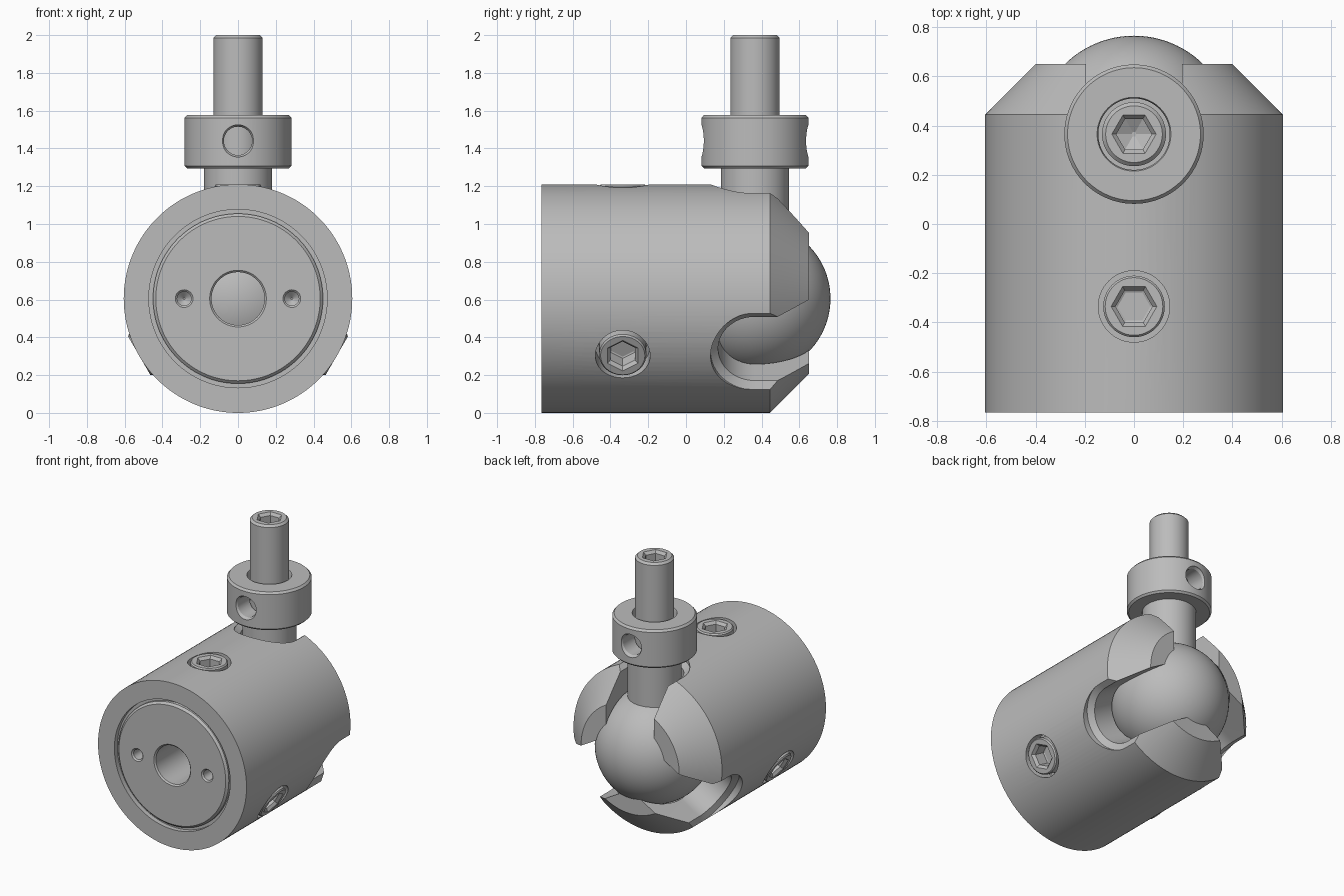
import bpy, bmesh, math
from mathutils import Matrix

cube = bpy.data.objects.get("Cube")
if cube:
    bpy.data.objects.remove(cube, do_unlink=True)

steel = bpy.data.materials.new("grey_steel")
steel.use_nodes = True
GREY = (0.5, 0.5, 0.5, 1)
steel.diffuse_color = GREY
steel.node_tree.nodes["Principled BSDF"].inputs["Base Color"].default_value = GREY

AXIS_Z = 0.605      # height of the body axis
BALL_Y = 0.365      # ball and stem position
BALL_R = 0.4
place = Matrix.Translation
along_y = place((0, 0, AXIS_Z)) @ Matrix.Rotation(math.radians(-90), 4, 'X')
spokes = [place((0, 0, AXIS_Z)) @ Matrix.Rotation(math.radians(a), 4, 'Y') for a in (0, 120, 240)]
on_stem = place((0, BALL_Y, 0))


def loft(name, rings, matrix, closed=False):
    """Skin a stack of equal-length rings of points."""
    bm = bmesh.new()
    loops = [[bm.verts.new(p) for p in ring] for ring in rings]
    pairs = list(zip(loops, loops[1:]))
    if closed:
        pairs.append((loops[-1], loops[0]))
    else:
        bm.faces.new(loops[0][::-1])
        bm.faces.new(loops[-1])
    n = len(loops[0])
    for low, high in pairs:
        for i in range(n):
            j = (i + 1) % n
            bm.faces.new((low[i], low[j], high[j], high[i]))
    bmesh.ops.recalc_face_normals(bm, faces=bm.faces)
    bm.transform(matrix)
    mesh = bpy.data.meshes.new(name)
    bm.to_mesh(mesh)
    bm.free()
    mesh.materials.append(steel)
    obj = bpy.data.objects.new(name, mesh)
    bpy.context.collection.objects.link(obj)
    return obj


def lathe(name, profile, matrix, steps=96, closed=False):
    """Turn (radius, height) points about the local z axis."""
    turn = [math.tau * i / steps for i in range(steps)]
    rings = [[(r * math.cos(t), r * math.sin(t), h) for t in turn] for r, h in profile]
    return loft(name, rings, matrix, closed)


def slot_cutter(sections, matrix):
    """U-shaped slot, open to the back, as (half width, height) sections."""
    rings = []
    for w, h in sections:
        arc = [math.pi * (1 + i / 32) for i in range(33)]
        ring = [(w * math.cos(t), BALL_Y + w * math.sin(t), h) for t in arc]
        rings.append(ring + [(w, 0.9, h), (-w, 0.9, h)])
    return loft("slot_cutter", rings, matrix)


def activate(obj):
    bpy.ops.object.select_all(action='DESELECT')
    bpy.context.view_layer.objects.active = obj
    obj.select_set(True)


def cut(obj, cutters):
    for c in cutters:
        c.hide_render = True
        mod = obj.modifiers.new("cut", 'BOOLEAN')
        mod.operation = 'DIFFERENCE'
        mod.solver = 'EXACT'
        mod.object = c
        activate(obj)
        bpy.ops.object.modifier_apply(modifier=mod.name)
        bpy.data.objects.remove(c, do_unlink=True)


def finish(obj):
    activate(obj)
    bpy.ops.object.shade_smooth_by_angle(angle=math.radians(25))


def hex_socket(top, size, depth, matrix):
    """Hexagonal key socket with a bevelled mouth and a shallow pointed floor."""
    profile = [(0.01, top - depth - 0.03), (size, top - depth), (size, top - 0.02),
               (size + 0.018, top), (size + 0.018, top + 0.05)]
    return lathe("socket_cutter", profile, matrix, 6)


# Body: turned shell with front plug groove, centre hole and spherical seat
seat_r = BALL_R + 0.006
first, last = math.asin(0.285 / seat_r), math.pi - math.asin(0.14 / seat_r)
seat = []
for i in range(25):
    t = first + (last - first) * i / 24
    seat.append((seat_r * math.sin(t), BALL_Y + seat_r * math.cos(t)))
profile = [(0.15, -0.765), (0.435, -0.765), (0.45, -0.75), (0.45, -0.73), (0.472, -0.73),
           (0.472, -0.765), (0.605, -0.765), (0.605, 0.445), (0.4, 0.65)]
profile += [(seat[0][0], 0.65)] + seat[1:] + [(0.14, -0.755)]
body = lathe("body", profile, along_y, 128, closed=True)

cutters = []
for m in spokes:
    cutters.append(slot_cutter([(0.195, 0.1), (0.195, 0.53), (0.235, 0.56), (0.235, 0.8)], m))
    cutters.append(lathe("screw_hole", [(0.145, 0.5), (0.145, 0.8)], m @ place((0, -0.335, 0))))
for side in (-1, 1):
    pin = [(0.005, -0.62), (0.037, -0.65), (0.037, -0.755), (0.047, -0.765), (0.047, -0.8)]
    cutters.append(lathe("pin_hole", pin, along_y @ place((side * 0.285, 0, 0)), 32))
cut(body, cutters)
finish(body)

# Set screws: one between each pair of jaws, in line with the slots
for i, m in enumerate(spokes):
    at = m @ place((0, -0.335, 0))
    screw = lathe(f"set_screw_{i + 1}", [(0.125, 0.47), (0.125, 0.595), (0.117, 0.604)], at, 64)
    cut(screw, [hex_socket(0.604, 0.075, 0.1, at)])
    finish(screw)

# Ball
bpy.ops.mesh.primitive_uv_sphere_add(segments=96, ring_count=48, radius=BALL_R,
                                     location=(0, BALL_Y, AXIS_Z))
ball = bpy.context.object
ball.name = "ball"
ball.data.materials.append(steel)
finish(ball)

# Stem between ball and collar
finish(lathe("stem", [(0.18, 0.9), (0.18, 1.305)], on_stem))

# Rod with a key socket in its top
rod = lathe("rod", [(0.13, 1.28), (0.13, 1.985), (0.115, 2.0)], on_stem)
cut(rod, [hex_socket(2.0, 0.072, 0.12, on_stem)])
finish(rod)

# Collar with a cross hole running front to back
ring = [(0.145, 1.3), (0.27, 1.295), (0.283, 1.308), (0.283, 1.562), (0.27, 1.577),
        (0.15, 1.577), (0.145, 1.565)]
collar = lathe("collar", ring, on_stem, closed=True)
cross = place((0, BALL_Y, 1.44)) @ Matrix.Rotation(math.radians(-90), 4, 'X')
bore = [(0.085, -0.4), (0.085, -0.275), (0.075, -0.26), (0.075, 0.26), (0.085, 0.275), (0.085, 0.4)]
cut(collar, [lathe("cross_hole", bore, cross, 48)])
finish(collar)
